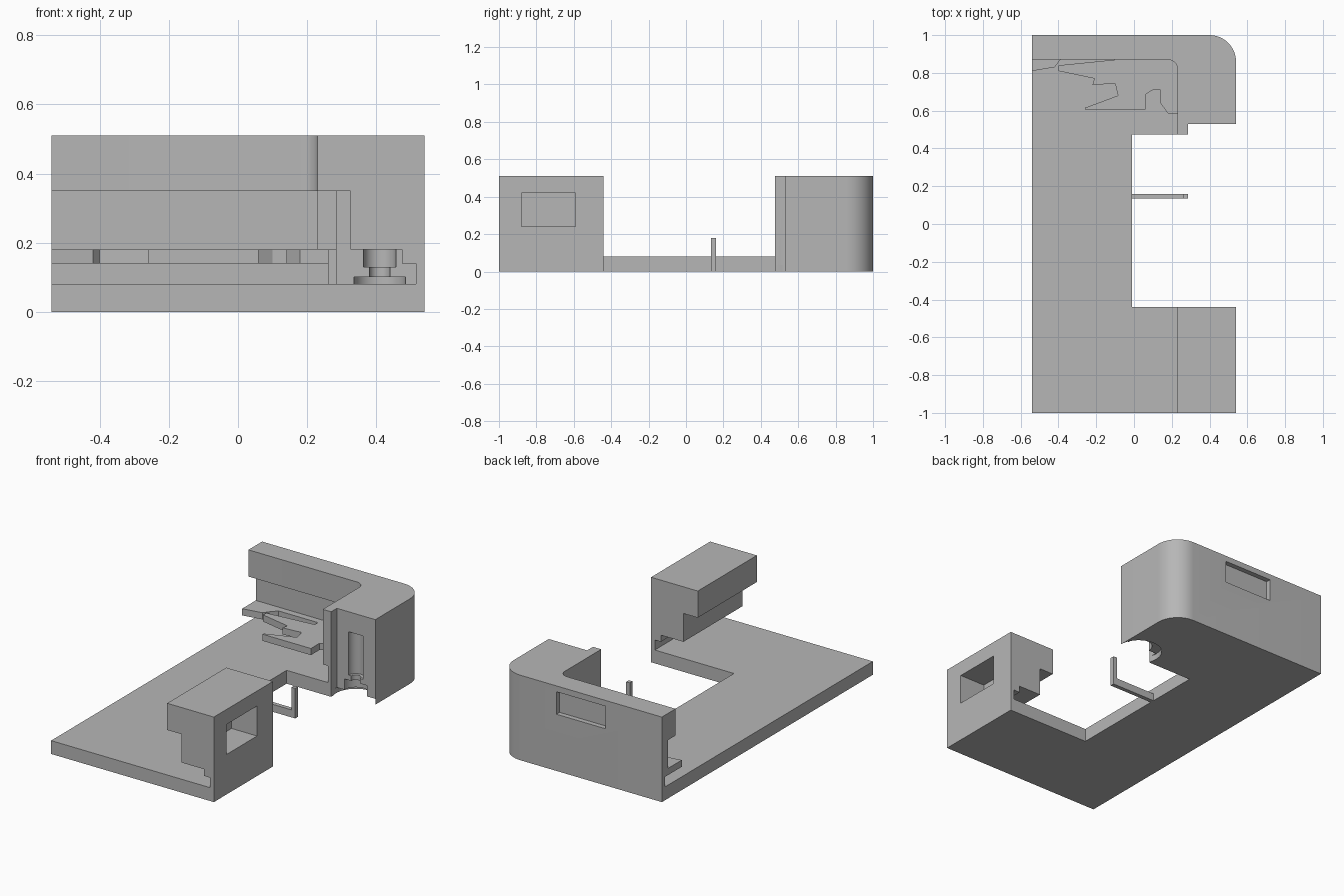
import bpy, bmesh, math
from mathutils import Vector

cube = bpy.data.objects.get("Cube")
if cube:
    bpy.data.objects.remove(cube, do_unlink=True)

grey = bpy.data.materials.new("plain grey")
grey.use_nodes = True
COLOR = (0.47, 0.47, 0.47, 1)
grey.diffuse_color = COLOR
grey.node_tree.nodes["Principled BSDF"].inputs["Base Color"].default_value = COLOR


def prism(name, outline, low, high, axis="z"):
    """Extrude a closed outline along z, or an x-z outline along y."""
    bm = bmesh.new()
    place = (lambda a, b: (a, b, low)) if axis == "z" else (lambda a, b: (a, low, b))
    face = bm.faces.new([bm.verts.new(place(*p)) for p in outline])
    moved = bmesh.ops.extrude_face_region(bm, geom=[face])["geom"]
    step = Vector((0, 0, high - low)) if axis == "z" else Vector((0, high - low, 0))
    bmesh.ops.translate(bm, vec=step, verts=[v for v in moved if isinstance(v, bmesh.types.BMVert)])
    bmesh.ops.recalc_face_normals(bm, faces=bm.faces)
    mesh = bpy.data.meshes.new(name)
    bm.to_mesh(mesh)
    bm.free()
    mesh.materials.append(grey)
    obj = bpy.data.objects.new(name, mesh)
    bpy.context.collection.objects.link(obj)
    return obj


def rect(x0, x1, y0, y1):
    return [(x0, y0), (x1, y0), (x1, y1), (x0, y1)]


def corner(x, y, r, steps=12):
    """Rounded corner at the +x +y end of an outline."""
    return [(x - r + r * math.cos(a), y - r + r * math.sin(a))
            for a in (math.pi / 2 * i / steps for i in range(steps + 1))]


def disc(x, y, r, steps=40):
    return [(x + r * math.cos(math.tau * i / steps), y + r * math.sin(math.tau * i / steps))
            for i in range(steps)]


def cut(obj, outline, low, high):
    """Subtract a vertical prism and discard the cutter."""
    cutter = prism("cutter", outline, low, high)
    cutter.hide_render = True
    mod = obj.modifiers.new("cut", "BOOLEAN")
    mod.operation, mod.solver, mod.object = "DIFFERENCE", "EXACT", cutter
    bpy.context.view_layer.objects.active = obj
    bpy.ops.object.modifier_apply(modifier=mod.name)
    bpy.data.objects.remove(cutter, do_unlink=True)


W, H, FLOOR = 0.54, 0.51, 0.08

# Floor plate between the two raised ends
prism("floor_plate", [(-W, -1), (W, -1), (W, -0.44), (-0.01, -0.44),
                      (-0.01, 0.475), (-W, 0.475)], 0, FLOOR)

# Front block with its stepped undercut and side window
front = prism("front_block", [(W, FLOOR), (W, H), (0.23, H), (0.23, 0.35), (0.325, 0.35),
                              (0.325, 0.18), (0.475, 0.18), (0.475, 0.14),
                              (0.515, 0.14), (0.515, FLOOR)], -1, -0.44, axis="y")
cut(front, rect(0.37, 0.6, -0.88, -0.59), 0.24, 0.42)

# Rear shell, hollowed in layers under the overhanging top
shell = prism("rear_shell", [(-W, 0.475), (0.285, 0.475), (0.285, 0.53), (W, 0.53)]
              + corner(W, 1, 0.14) + [(-W, 1)], 0, H)
hollow = [(-0.7, 0.4)]
cut(shell, hollow + [(0.265, 0.4), (0.265, 0.97), (-0.7, 0.97)], FLOOR, 0.18)
cut(shell, hollow + [(0.23, 0.4), (0.23, 0.94), (-0.7, 0.94)], 0.17, 0.35)
cut(shell, hollow + [(0.23, 0.4)] + corner(0.23, 0.87, 0.05) + [(-0.7, 0.87)], 0.34, 0.6)

# Shallow recess in the rear face
cut(shell, rect(-0.165, 0.16, 0.97, 1.1), 0.34, 0.475)

# Stepped round socket in the right wing
for radius, low, high in ((0.13, -0.1, 0.035), (0.075, 0.03, 0.1),
                          (0.03, 0.09, 0.14), (0.047, 0.13, 0.39)):
    cut(shell, disc(0.41, 0.53, radius), low, high)
bpy.ops.object.select_all(action="DESELECT")
shell.select_set(True)
bpy.context.view_layer.objects.active = shell
bpy.ops.object.shade_smooth_by_angle(angle=math.radians(30))

# Irregular inner shelf running along the rear and right walls
prism("inner_shelf", [(-W, 0.81), (-0.42, 0.83), (-0.39, 0.87), (-0.36, 0.9), (-0.1, 0.9),
                      (-0.1, 0.87), (-0.4, 0.84), (-0.4, 0.81), (-0.21, 0.77),
                      (-0.22, 0.735), (-0.1, 0.745), (-0.085, 0.68), (-0.26, 0.615),
                      (-0.26, 0.605), (0.06, 0.605), (0.06, 0.685), (0.1, 0.71),
                      (0.14, 0.71), (0.14, 0.64), (0.18, 0.585), (0.27, 0.585),
                      (0.27, 0.975), (-W, 0.975)], 0.14, 0.18)

# Thin L-shaped arm reaching into the opening
prism("side_arm", [(-0.02, 0), (0.285, 0), (0.285, 0.18), (0.26, 0.18),
                   (0.26, 0.045), (-0.02, 0.045)], 0.135, 0.16, axis="y")
